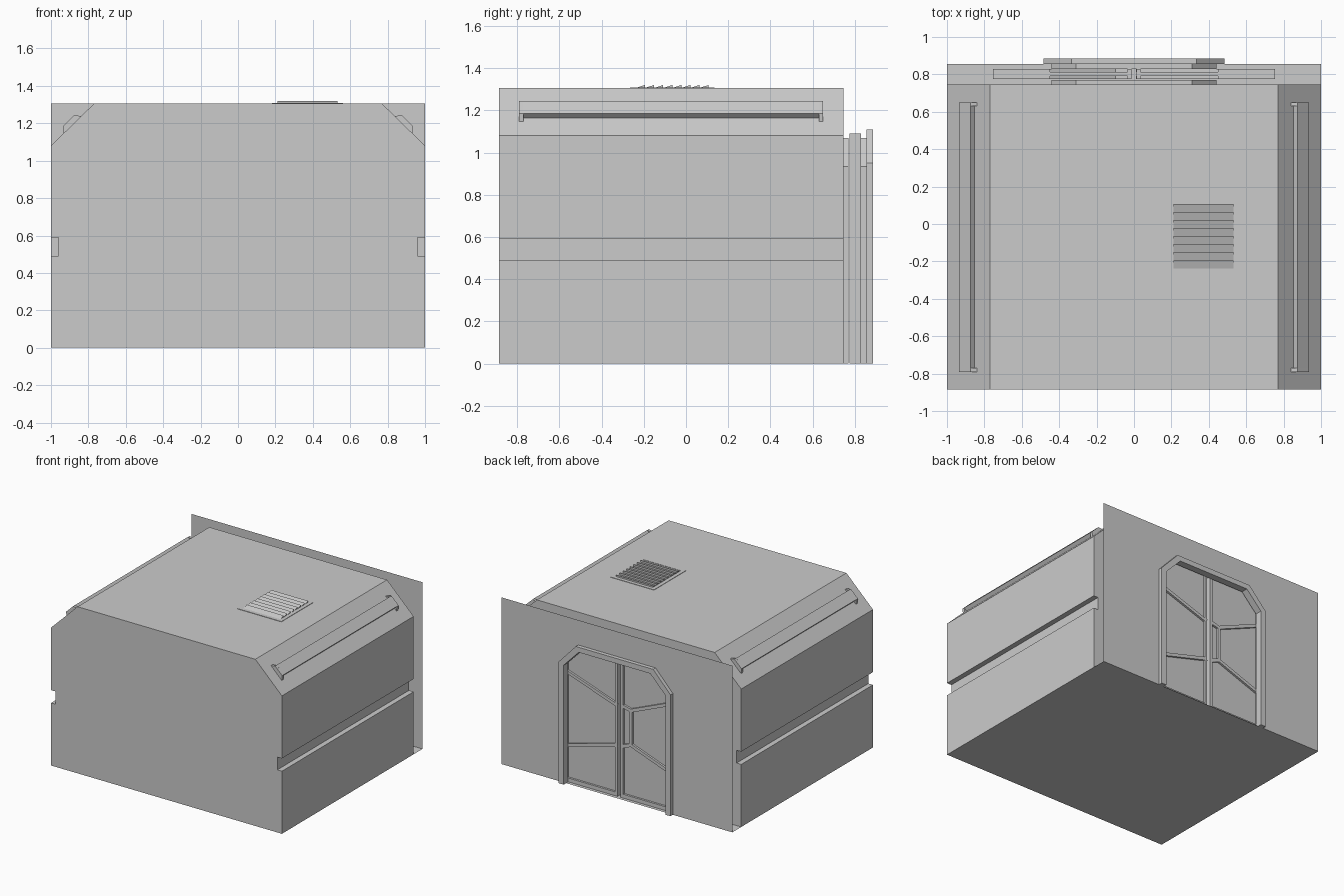
import bpy, bmesh, math
from mathutils import Vector

if "Cube" in bpy.data.objects:
    bpy.data.objects.remove(bpy.data.objects["Cube"])

YF, YB, YW = -0.885, 0.745, 0.855   # front, room back, outer wall
TOP = 1.305


def mesh_object(name, build):
    bm = bmesh.new()
    build(bm)
    bmesh.ops.recalc_face_normals(bm, faces=bm.faces)
    me = bpy.data.meshes.new(name)
    bm.to_mesh(me)
    bm.free()
    ob = bpy.data.objects.new(name, me)
    bpy.context.collection.objects.link(ob)
    return ob


def face(bm, pts):
    bm.faces.new([bm.verts.new(p) for p in pts])


def strip(bm, path, y0, y1):
    # open xz path swept along y
    for (xa, za), (xb, zb) in zip(path, path[1:]):
        face(bm, [(xa, y0, za), (xb, y0, zb), (xb, y1, zb), (xa, y1, za)])


def prism(bm, prof, y0, y1):
    # closed xz profile extruded along y
    strip(bm, prof + prof[:1], y0, y1)
    for y in (y0, y1):
        face(bm, [(x, y, z) for x, z in prof])
    bmesh.ops.remove_doubles(bm, verts=bm.verts, dist=1e-5)


def rect(x0, x1, z0, z1):
    return [(x0, z0), (x1, z0), (x1, z1), (x0, z1)]


def bar(a, b, w):
    # xz quad of width w from a to b
    a, b = Vector(a), Vector(b)
    d = (b - a).normalized()
    n = Vector((-d.y, d.x)) * w / 2
    return [tuple(a + n), tuple(b + n), tuple(b - n), tuple(a - n)]


def arch(w, shoulder, top, flat):
    return [(w, 0), (w, shoulder), (flat, top), (-flat, top), (-w, shoulder), (-w, 0)]


inner = arch(0.44, 0.935, 1.07, 0.31)
outer = arch(0.485, 0.95, 1.11, 0.335)

# room shell: chamfered section with side grooves, doorway in the back
half = [(1, 0), (1, 0.49), (0.96, 0.49), (0.96, 0.59), (1, 0.59), (1, 1.08), (0.77, TOP)]
section = half + [(-x, z) for x, z in reversed(half)]


def room(bm):
    strip(bm, section, YF, YB)
    face(bm, [(x, YF, z) for x, z in section])
    face(bm, [(x, YB, z) for x, z in section + inner[::-1]])
    face(bm, [(-1, YF, 0), (1, YF, 0), (1, YW, 0), (-1, YW, 0)])
    bmesh.ops.remove_doubles(bm, verts=bm.verts, dist=1e-5)


mesh_object("room_shell", room)


# outer wall sheet with doorway
def wall(bm):
    face(bm, [(x, YW, z) for x, z in
              [(1, 0), (1, TOP), (-1, TOP), (-1, 0)] + inner[::-1]])


mesh_object("back_wall", wall)


# doorway linings either side of the door slot
def lining(bm):
    strip(bm, inner, YB, 0.77)
    strip(bm, inner, 0.83, YW)


mesh_object("doorway_lining", lining)
mesh_object("door_frame", lambda bm: prism(bm, outer + inner[::-1], YW, 0.885))

# sliding door leaves with ribs on both faces
ribs = {
    1: [((0.46, 0.86), (0.015, 0.71)), ((0.46, 0.28), (0.015, 0.40))],
    -1: [((-0.46, 0.85), (-0.10, 0.70)), ((-0.46, 0.30), (-0.10, 0.43)),
         ((-0.10, 0.70), (-0.10, 0.43)), ((-0.10, 0.70), (-0.02, 0.72)),
         ((-0.10, 0.43), (-0.02, 0.40))],
}
for s, side in ((1, "right"), (-1, "left")):
    def leaf(bm, s=s):
        prism(bm, rect(s * 0.013, s * 0.755, 0, 1.09), 0.79, 0.812)
        prism(bm, rect(s * 0.45, s * 0.755, 0, 1.09), 0.774, 0.828)
        bars = [bar(a, b, 0.025) for a, b in ribs[s]]
        bars.append(rect(s * 0.013, s * 0.035, 0, 1.09))
        bars.append(rect(s * 0.035, s * 0.45, 0, 0.03))
        for b in bars:
            prism(bm, b, 0.774, 0.79)
            prism(bm, b, 0.812, 0.828)
    mesh_object("door_leaf_" + side, leaf)

# light strips on the roof chamfers, with end caps
for s, side in ((1, "right"), (-1, "left")):
    def light(bm, s=s):
        prism(bm, [(s * x, z) for x, z in
                   [(0.84, 1.21), (0.875, 1.245), (0.936, 1.185), (0.90, 1.148)]], -0.77, 0.63)
        cap = [(s * x, z) for x, z in
               [(0.838, 1.238), (0.875, 1.244), (0.936, 1.185), (0.932, 1.145)]]
        prism(bm, cap, -0.79, -0.77)
        prism(bm, cap, 0.63, 0.65)
    mesh_object("light_strip_" + side, light)


# roof vent frame and tilted slats
def vent_frame(bm):
    for x0, x1, y0, y1 in ((0.183, 0.212, -0.265, 0.135), (0.532, 0.561, -0.265, 0.135),
                           (0.212, 0.532, -0.265, -0.237), (0.212, 0.532, 0.107, 0.135)):
        prism(bm, rect(x0, x1, 1.29, 1.308), y0, y1)


def slats(bm):
    n, y0 = 8, -0.237
    step = 0.344 / n
    for i in range(n):
        a = y0 + i * step
        b = a + step
        tri = [(a, 1.306), (b, 1.32), (b, 1.306)]
        for x in (0.212, 0.532):
            face(bm, [(x, y, z) for y, z in tri])
        for p, q in zip(tri, tri[1:] + tri[:1]):
            face(bm, [(0.212, *p), (0.532, *p), (0.532, *q), (0.212, *q)])
    bmesh.ops.remove_doubles(bm, verts=bm.verts, dist=1e-5)


mesh_object("vent_frame", vent_frame)
mesh_object("vent_slats", slats)
